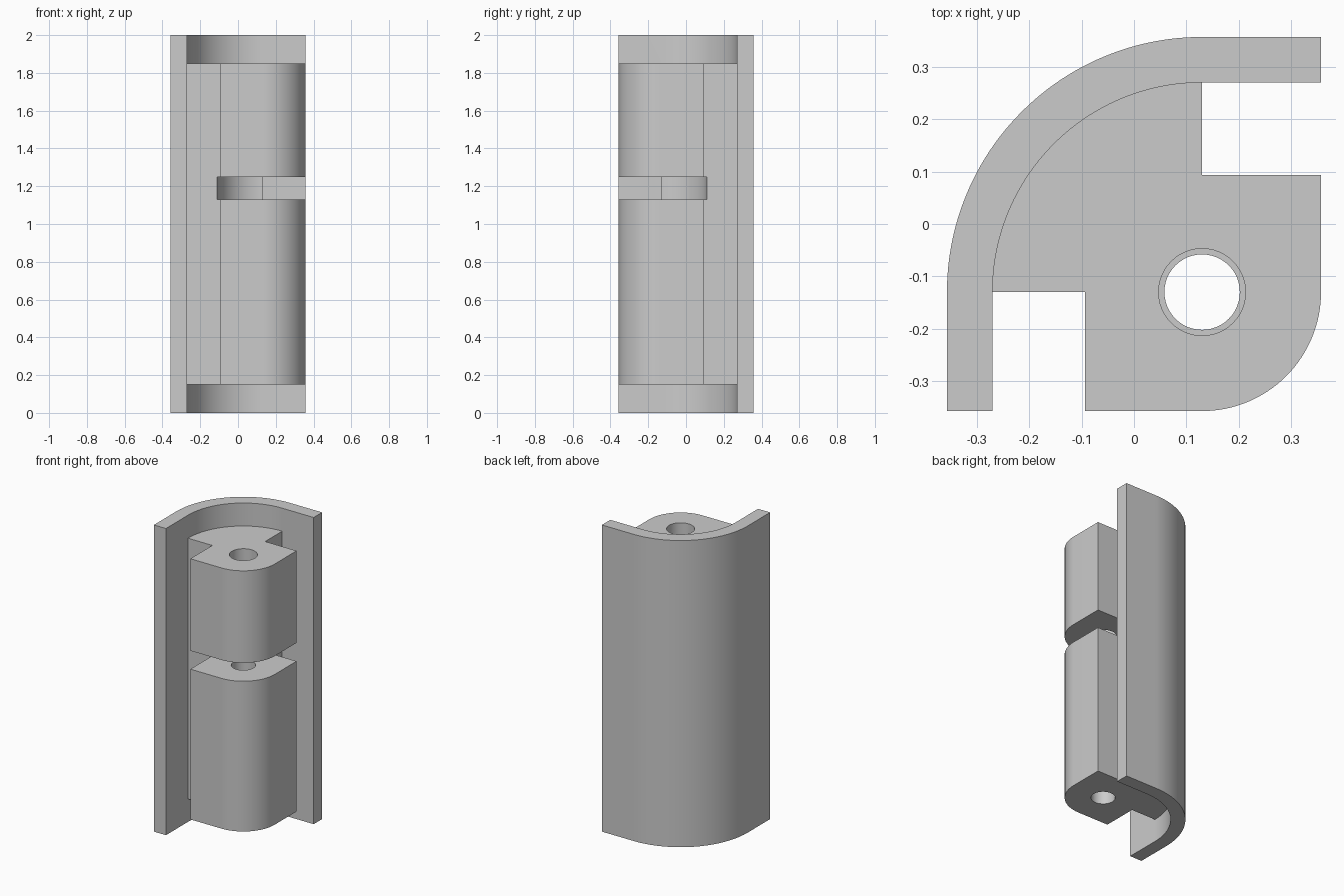
import bpy
import bmesh
from math import cos, sin, radians

cube = bpy.data.objects.get("Cube")
if cube:
    bpy.data.objects.remove(cube, do_unlink=True)

AXIS = 0.13       # pivot axis sits at (AXIS, -AXIS)
EDGE = 0.357      # half width of the part
HEIGHT = 2.0
CORE_BOTTOM, CORE_TOP = 0.15, 1.85
SLOT_BOTTOM, SLOT_TOP = 1.13, 1.25

grey = bpy.data.materials.new("plain_grey")
grey.use_nodes = True
grey.diffuse_color = (0.6, 0.6, 0.6, 1)
grey.node_tree.nodes["Principled BSDF"].inputs["Base Color"].default_value = (0.6, 0.6, 0.6, 1)


def arc(radius, start, end, steps=32):
    """Points on an arc around the pivot axis, angles in degrees."""
    angles = [radians(start + (end - start) * i / steps) for i in range(steps + 1)]
    return [(AXIS + radius * cos(a), -AXIS + radius * sin(a)) for a in angles]


def extrude(name, outline, bottom, top):
    """Solid prism from a flat outline."""
    bm = bmesh.new()
    face = bm.faces.new([bm.verts.new((x, y, bottom)) for x, y in outline])
    result = bmesh.ops.extrude_face_region(bm, geom=[face])
    moved = [v for v in result["geom"] if isinstance(v, bmesh.types.BMVert)]
    bmesh.ops.translate(bm, verts=moved, vec=(0, 0, top - bottom))
    bmesh.ops.recalc_face_normals(bm, faces=bm.faces)
    mesh = bpy.data.meshes.new(name)
    bm.to_mesh(mesh)
    bm.free()
    mesh.materials.append(grey)
    obj = bpy.data.objects.new(name, mesh)
    bpy.context.collection.objects.link(obj)
    return obj


def activate(obj):
    bpy.ops.object.select_all(action="DESELECT")
    obj.select_set(True)
    bpy.context.view_layer.objects.active = obj


def combine(target, tool, operation):
    """Apply a boolean and discard the tool object."""
    tool.hide_render = True
    mod = target.modifiers.new(operation, "BOOLEAN")
    mod.operation = operation
    mod.solver = "EXACT"
    mod.object = tool
    activate(target)
    bpy.ops.object.modifier_apply(modifier=mod.name)
    bpy.data.objects.remove(tool, do_unlink=True)


# Curved outer shell with two straight flanges
inner, outer = 0.40, AXIS + EDGE
shell_outline = ([(-EDGE, -EDGE)] + arc(outer, 180, 90, 48) + [(EDGE, EDGE)]
                 + [(EDGE, inner - AXIS)] + arc(inner, 90, 180, 48)
                 + [(AXIS - inner, -EDGE)])
body = extrude("curved_shell_with_core", shell_outline, 0, HEIGHT)

# Core block, rooted slightly inside the shell
notch = 0.094
core_outline = (arc(inner + 0.03, 180, 90, 48) + [(AXIS, notch), (EDGE, notch)]
                + arc(EDGE - AXIS, 0, -90) + [(-notch, -EDGE), (-notch, -AXIS)])
core = extrude("core_block", core_outline, CORE_BOTTOM, CORE_TOP)

# Slot that splits the core block, with a rounded inner wall
reach = 0.24
slot_outline = ([(AXIS - reach, -0.5)] + arc(reach, 180, 90)
                + [(0.5, reach - AXIS), (0.5, -0.5)])
combine(core, extrude("slot_cutter", slot_outline, SLOT_BOTTOM, SLOT_TOP), "DIFFERENCE")

# Pin holes: wider in the upper block, narrower in the lower one
middle = (SLOT_BOTTOM + SLOT_TOP) / 2
for radius, low, high in ((0.083, middle, HEIGHT), (0.072, 0, middle)):
    circle = arc(radius, 0, 360, 48)[:-1]
    combine(core, extrude("pin_hole_cutter", circle, low, high), "DIFFERENCE")

# Fuse core and shell into one solid, smooth the curved walls
combine(body, core, "UNION")
activate(body)
bpy.ops.object.shade_smooth_by_angle(angle=radians(30))
